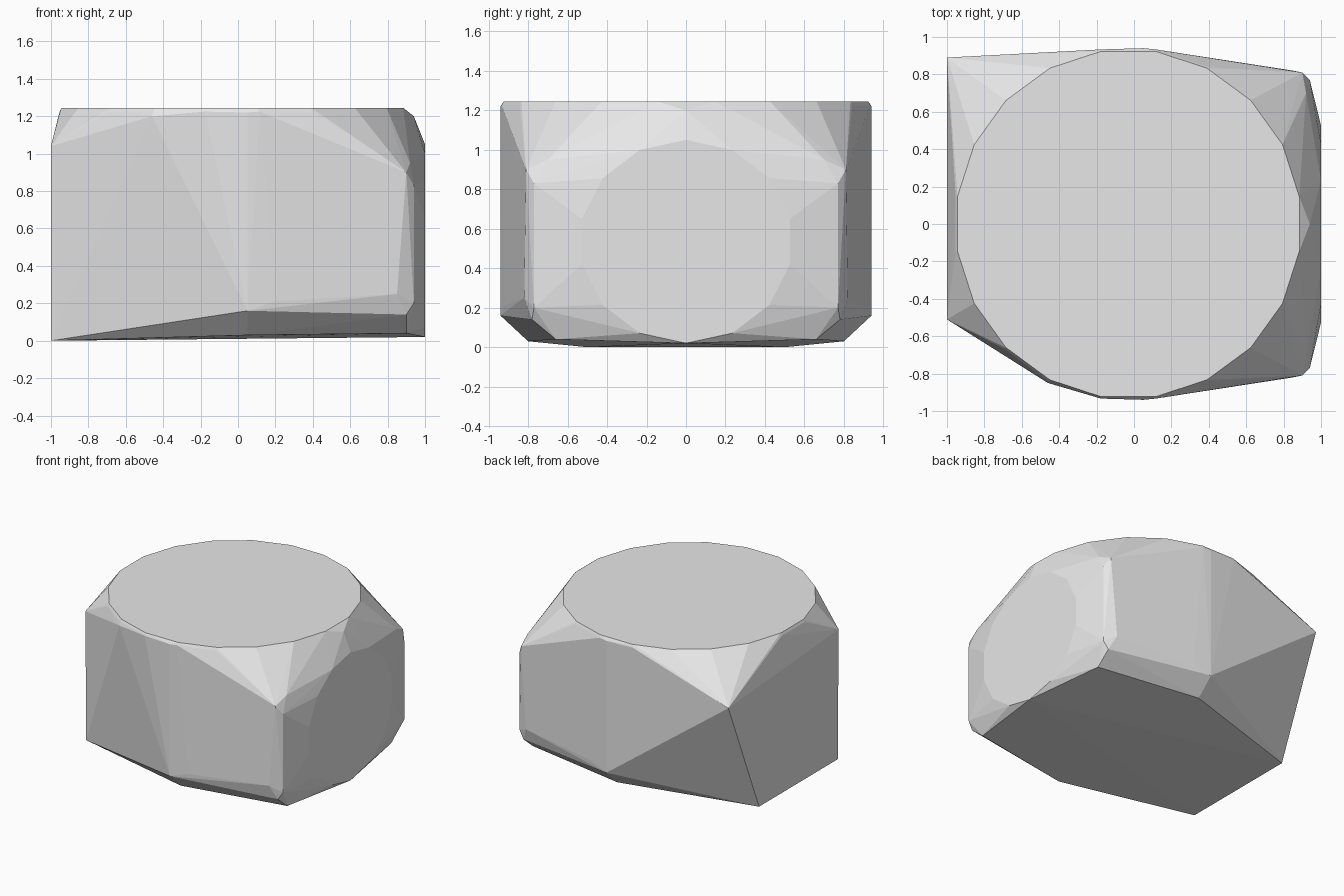
import bpy
import bmesh
from math import sin, cos, pi, radians

default = bpy.data.objects.get("Cube")
if default:
    bpy.data.objects.remove(default, do_unlink=True)

grey = bpy.data.materials.new("plain grey")
grey.use_nodes = True
colour = (0.8, 0.8, 0.8, 1)
grey.diffuse_color = colour
grey.node_tree.nodes["Principled BSDF"].inputs["Base Color"].default_value = colour


def ring(count, rx, ry):
    """Points of an ellipse, starting half a step off the axis."""
    angles = [2 * pi * (i + 0.5) / count for i in range(count)]
    return [(rx * cos(a), ry * sin(a)) for a in angles]


points = []

# Round top plate with a narrow rim
points += [(x - 0.03, y, 1.245) for x, y in ring(20, 0.925, 0.935)]
points += [(x - 0.03, y, 1.225) for x, y in ring(20, 0.935, 0.945)]

# Round flat pad on the side
points += [(1, y, z + 0.535) for y, z in ring(14, 0.54, 0.515)]
points += [(0.94, 0, 1.2)]

# Corners, chamfers and lower edges shared by front and back
for side in (-1, 1):
    half = [
        (-1, 0.5, 0),                             # bottom corner
        (0.05, 0.8, 0.03), (0.9, 0.66, 0.04),     # underside outline
        (0.05, 0.94, 0.16), (0.05, 0.94, 1.22),   # ridge
        (0.2, 0.92, 0.21), (0.45, 0.88, 0.25),    # lower chamfer
        (0.85, 0.82, 0.25), (0.9, 0.78, 0.14),
        (0.9, 0.81, 0.9), (0.94, 0.77, 0.2),      # upright edge
        (0.94, 0.77, 0.83), (0.92, 0.7, 0.95),
    ]
    points += [(x, side * y, z) for x, y, z in half]

# Uneven upper corners at the other side
points += [(-1, 0.89, 0.94), (-1, -0.51, 1.04), (-0.46, -0.85, 1.2)]

# Wrap everything in one faceted shell
bm = bmesh.new()
for p in points:
    bm.verts.new(p)
hull = bmesh.ops.convex_hull(bm, input=bm.verts)
loose = set(hull["geom_interior"]) | set(hull["geom_unused"])
bmesh.ops.delete(bm, geom=[g for g in loose if isinstance(g, bmesh.types.BMVert)],
                 context="VERTS")
bmesh.ops.dissolve_limit(bm, angle_limit=radians(0.5), verts=bm.verts, edges=bm.edges)
bmesh.ops.recalc_face_normals(bm, faces=bm.faces)

mesh = bpy.data.meshes.new("faceted_block")
bm.to_mesh(mesh)
bm.free()
mesh.materials.append(grey)
block = bpy.data.objects.new("faceted_block", mesh)
bpy.context.collection.objects.link(block)
